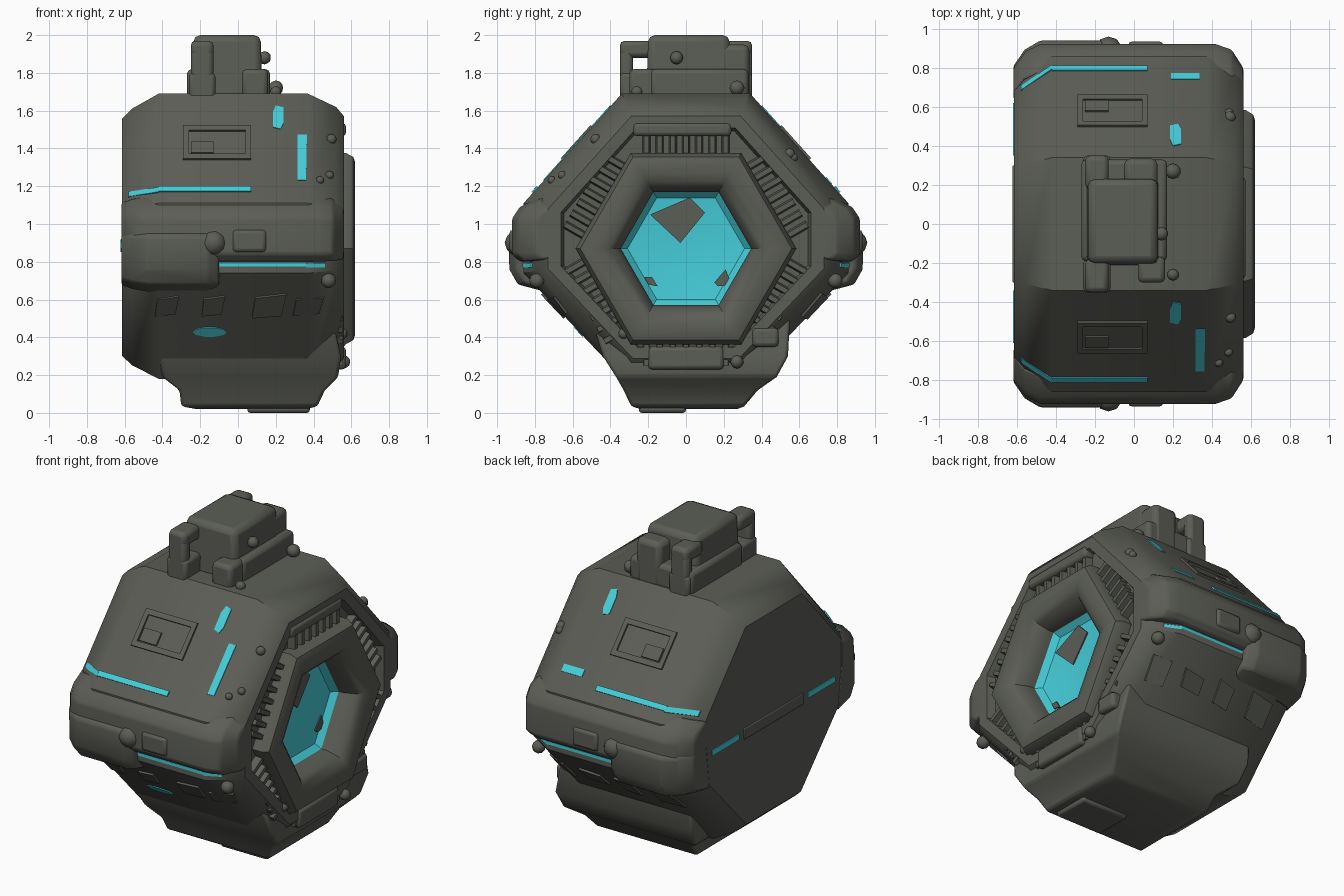
import bpy, bmesh, math, random
from mathutils import Vector

if "Cube" in bpy.data.objects:
    bpy.data.objects.remove(bpy.data.objects["Cube"])

random.seed(4)


def material(name, col):
    m = bpy.data.materials.new(name)
    m.diffuse_color = (*col, 1)
    m.use_nodes = True
    m.node_tree.nodes["Principled BSDF"].inputs["Base Color"].default_value = m.diffuse_color
    return m


GREY = material("dark grey metal", (0.105, 0.11, 0.092))
CYAN = material("glowing cyan", (0.06, 0.61, 0.69))


def finish(name, bm, mat, bevel=0.0, angle=35):
    bmesh.ops.recalc_face_normals(bm, faces=bm.faces)
    me = bpy.data.meshes.new(name)
    bm.to_mesh(me)
    bm.free()
    me.materials.append(mat)
    ob = bpy.data.objects.new(name, me)
    bpy.context.collection.objects.link(ob)
    if bevel:
        b = ob.modifiers.new("bevel", 'BEVEL')
        b.width, b.segments, b.limit_method = bevel, 2, 'ANGLE'
    bpy.ops.object.select_all(action='DESELECT')
    ob.select_set(True)
    bpy.context.view_layer.objects.active = ob
    bpy.ops.object.shade_smooth_by_angle(angle=math.radians(angle))
    return ob


def loft(name, rings, mat=GREY, cap0=True, cap1=True, bevel=0.0):
    bm = bmesh.new()
    vs = [[bm.verts.new(p) for p in r] for r in rings]
    n = len(vs[0])
    for a, b in zip(vs, vs[1:]):
        for i in range(n):
            j = (i + 1) % n
            bm.faces.new((a[i], a[j], b[j], b[i]))
    if cap0:
        bm.faces.new(vs[0])
    if cap1:
        bm.faces.new(vs[-1])
    return finish(name, bm, mat, bevel)


def slab(x0, x1, y0, y1, z):
    return [(x0, y0, z), (x1, y0, z), (x1, y1, z), (x0, y1, z)]


def box(name, x0, x1, y0, y1, z0, z1, bevel=0.02, taper=0.0, mat=GREY):
    top = slab(x0 + taper, x1 - taper, y0 + taper, y1 - taper, z1)
    return loft(name, [slab(x0, x1, y0, y1, z0), top], mat, bevel=bevel)


def knob(name, p, r):
    bm = bmesh.new()
    bmesh.ops.create_icosphere(bm, subdivisions=2, radius=r)
    bmesh.ops.translate(bm, verts=bm.verts, vec=p)
    return finish(name, bm, GREY)


# Hull cross-section (y, z about ZC) and its scale along x
ZC = 0.9
HULL = [(0.34, 0.79), (0.86, 0.21), (0.86, -0.16), (0.33, -0.72),
        (-0.33, -0.72), (-0.86, -0.16), (-0.86, 0.21), (-0.34, 0.79)]
SCALE = [(-0.615, 0.83), (-0.56, 0.90), (-0.42, 1.0), (0.37, 1.0), (0.52, 0.91), (0.56, 0.85)]


def section(x, s, pts=HULL):
    return [(x, y * s, ZC + z * s) for y, z in pts]


def scale_at(x):
    for (a, sa), (b, sb) in zip(SCALE, SCALE[1:]):
        if a <= x <= b:
            return sa + (sb - sa) * (x - a) / (b - a)
    return 0.83


def hull_y(x, z):
    s = scale_at(x)
    r = (z - ZC) / s
    for (ya, za), (yb, zb) in zip(HULL[:3], HULL[1:4]):
        if zb <= r <= za:
            return s * (ya + (yb - ya) * (r - za) / (zb - za))
    return 0.86 * s


# Plate that hugs the slanted side of the hull
def plate(name, side, pts, lift=0.005, mat=CYAN, sink=0.002):
    def ring(o):
        return [(x, side * (hull_y(x, z) + o * 0.75), z + o * (0.66 if z > ZC else -0.66)) for x, z in pts]
    return loft(name, [ring(-sink), ring(lift)], mat)


def rect(x0, x1, z0, z1):
    return [(x0, z0), (x1, z0), (x1, z1), (x0, z1)]


# Main hull with raised rim and groove on the right
rings = [section(x, s) for x, s in SCALE]
rings += [section(0.56, 0.77), section(0.51, 0.75), section(0.51, 0.5)]
loft("hull", rings, cap1=False)


# Hexagonal window ring
def hexagon(x, r, zc=0.87):
    return [(x, r * math.cos(k * math.pi / 3), zc + r * math.sin(k * math.pi / 3)) for k in range(6)]


loft("window_ring", [hexagon(x, r) for x, r in
     [(0.47, 0.585), (0.57, 0.585), (0.61, 0.56), (0.62, 0.53), (0.62, 0.46), (0.60, 0.41),
      (0.57, 0.375), (0.50, 0.345), (0.42, 0.345)]], cap0=False, cap1=False)

# Faceted cyan window with dark chips
loft("window_crystal", [hexagon(0.47, 0.35), hexagon(0.43, 0.31), hexagon(0.41, 0.14)], CYAN, cap0=False)
CHIPS = [[(-0.19, 1.05), (0.02, 1.14), (0.10, 1.06), (-0.03, 0.90)],
         [(-0.22, 0.72), (-0.18, 0.72), (-0.15, 0.67), (-0.20, 0.68)],
         [(0.15, 0.69), (0.21, 0.76), (0.24, 0.68), (0.17, 0.67)]]
for c in CHIPS:
    loft("window_chip", [[(x, y, z) for y, z in c] for x in (0.431, 0.439)])

# Ribs in the groove around the ring
for k in range(6):
    a = math.radians(30 + 60 * k)
    n, t = Vector((0, math.cos(a), math.sin(a))), Vector((0, -math.sin(a), math.cos(a)))
    for i in range(7):
        c = Vector((0, 0, 0.87)) + n * 0.56 + t * (i - 3) * 0.07
        loft("groove_rib", [[c + n * u * 0.06 + t * v * w + Vector((x, 0, 0))
             for u, v in ((-1, -1), (1, -1), (1, 1), (-1, 1))] for x, w in ((0.49, 0.025), (0.555, 0.013))])

# Clamps on the rim
for y, z, w, h in [(-0.02, 1.50, 0.26, 0.035), (0, 0.29, 0.2, 0.06), (0.42, 0.40, 0.07, 0.05)]:
    box("rim_clamp", 0.48, 0.572, y - w, y + w, z - h, z + h, 0.02)

BELT_UP = [(0.78, 0.25), (0.89, 0.19), (0.93, 0.13), (0.93, -0.06), (0.89, -0.10), (0.78, -0.10)]
BELT_LOW = [(0.78, 0.06), (0.91, 0.06), (0.94, 0.03), (0.935, -0.14), (0.89, -0.22), (0.74, -0.26)]
for side in (-1, 1):
    # Side belts
    def mir(pts):
        return [(side * y, z) for y, z in pts]
    loft("side_belt_upper", [section(x, s, mir(BELT_UP)) for x, s in
         [(-0.618, 0.86), (-0.56, 0.95), (-0.48, 0.99), (0.42, 0.99), (0.50, 0.96), (0.56, 0.86)]], bevel=0.012)
    loft("side_belt_lower", [section(x, s, mir(BELT_LOW)) for x, s in
         [(-0.618, 0.86), (-0.56, 0.95), (-0.48, 1), (-0.16, 1), (-0.10, 0.96)]], bevel=0.012)
    ya, yb = sorted((side * 0.86, side * 0.935))
    box("belt_block", -0.03, 0.15, ya, yb, 0.85, 0.97, 0.02)
    knob("belt_knob", (-0.13, side * 0.89, 0.90), 0.07)
    knob("corner_knob", (0.48, side * 0.79, 0.70), 0.04)

    # Cyan light strips along the belt
    plate("upper_light", side, rect(-0.42, 0.07, 1.17, 1.195), 0.008)
    plate("upper_light_end", side, [(-0.58, 1.14), (-0.42, 1.165), (-0.42, 1.19), (-0.58, 1.165)], 0.009)
    plate("lower_light", side, rect(-0.10, 0.36, 0.78, 0.80), 0.008)
    plate("lower_light_end", side, rect(0.36, 0.46, 0.775, 0.795), 0.008)
    plate("shoulder_light", side, [(0.185, 1.51), (0.225, 1.50), (0.24, 1.53), (0.24, 1.615), (0.20, 1.625),
                                   (0.185, 1.59)])

    # Raised rectangular frame on the slope
    for r in (rect(-0.29, 0.07, 1.34, 1.365), rect(-0.29, 0.07, 1.49, 1.515),
              rect(-0.29, -0.26, 1.365, 1.49), rect(0.04, 0.07, 1.365, 1.49),
              rect(-0.25, -0.13, 1.37, 1.43)):
        plate("slope_frame", side, r, 0.012, GREY)

    # Rough low armour plates on the lower slope
    for i in range(4):
        x = -0.36 + 0.25 * i + random.uniform(-0.03, 0.03)
        w, h = random.uniform(0.06, 0.1), random.uniform(0.04, 0.07)
        plate("lower_armour", side, [(x - w, 0.57 - h), (x + w * 0.7, 0.57 - h * 0.8), (x + w, 0.57 + h),
              (x - w * 0.8, 0.57 + h * 0.7)], 0.012, GREY)
    # Small studs near the right shoulder
    for i in range(3):
        x, z = random.uniform(0.42, 0.5), random.uniform(1.2, 1.5)
        knob("shoulder_stud", (x, side * hull_y(x, z), z), random.uniform(0.02, 0.03))

# Lights that differ front to back
plate("long_light", -1, [(0.315, 1.23), (0.36, 1.23), (0.365, 1.47), (0.315, 1.47)])
plate("short_light", 1, rect(0.19, 0.335, 1.21, 1.245))
plate("belly_light", -1, [(-0.15 + 0.09 * math.cos(a * math.pi / 5), 0.43 + 0.025 * math.sin(a * math.pi / 5))
                          for a in range(10)])

# Back face strip and lights
box("back_strip", -0.622, -0.60, -0.30, 0.30, 0.85, 0.92, 0.005)
for y0, y1 in ((-0.61, -0.34), (0.35, 0.62)):
    box("back_light", -0.621, -0.613, y0, y1, 0.87, 0.905, 0, mat=CYAN)

# Top housing with side flanges and loops
box("top_housing", -0.245, 0.13, -0.21, 0.24, 1.66, 2.0, 0.035, 0.01)
box("housing_base", -0.27, 0.17, -0.19, 0.33, 1.66, 1.82, 0.025)
box("housing_front_box", 0.02, 0.16, -0.30, -0.15, 1.66, 1.82, 0.025)
box("housing_rear_box", -0.05, 0.12, 0.15, 0.335, 1.66, 1.95, 0.03)
for side in (-1, 1):
    ya, yb = sorted((side * 0.18, side * 0.35))
    box("loop_bar", -0.25, -0.13, ya, yb, 1.88, 1.97, 0.025)
    ya, yb = sorted((side * 0.28, side * 0.35))
    box("loop_leg", -0.25, -0.13, ya, yb, 1.66, 1.96, 0.025)
    ya, yb = sorted((side * 0.18, side * 0.35))
    box("loop_foot", -0.26, -0.12, ya, yb, 1.66, 1.80, 0.02)
for p, r in [((0.14, -0.05, 1.88), 0.035), ((0.20, 0.27, 1.72), 0.04), ((0.20, -0.26, 1.70), 0.03),
             ((0.56, 0.27, 0.27), 0.035), ((0.55, -0.33, 0.42), 0.03)]:
    knob("bolt", p, r)

# Sloping foot under the hull
loft("foot", [slab(-0.42, 0.50, -0.50, 0.55, 0.50), slab(-0.42, 0.545, -0.44, 0.54, 0.30),
              slab(-0.40, 0.53, -0.37, 0.48, 0.19), slab(-0.31, 0.46, -0.33, 0.38, 0.12),
              slab(-0.30, 0.42, -0.29, 0.31, 0.035), slab(-0.22, 0.36, -0.24, 0.27, 0.02)], bevel=0.015)
box("foot_pad", 0.05, 0.38, -0.25, 0.0, 0.0, 0.06, 0.015)
